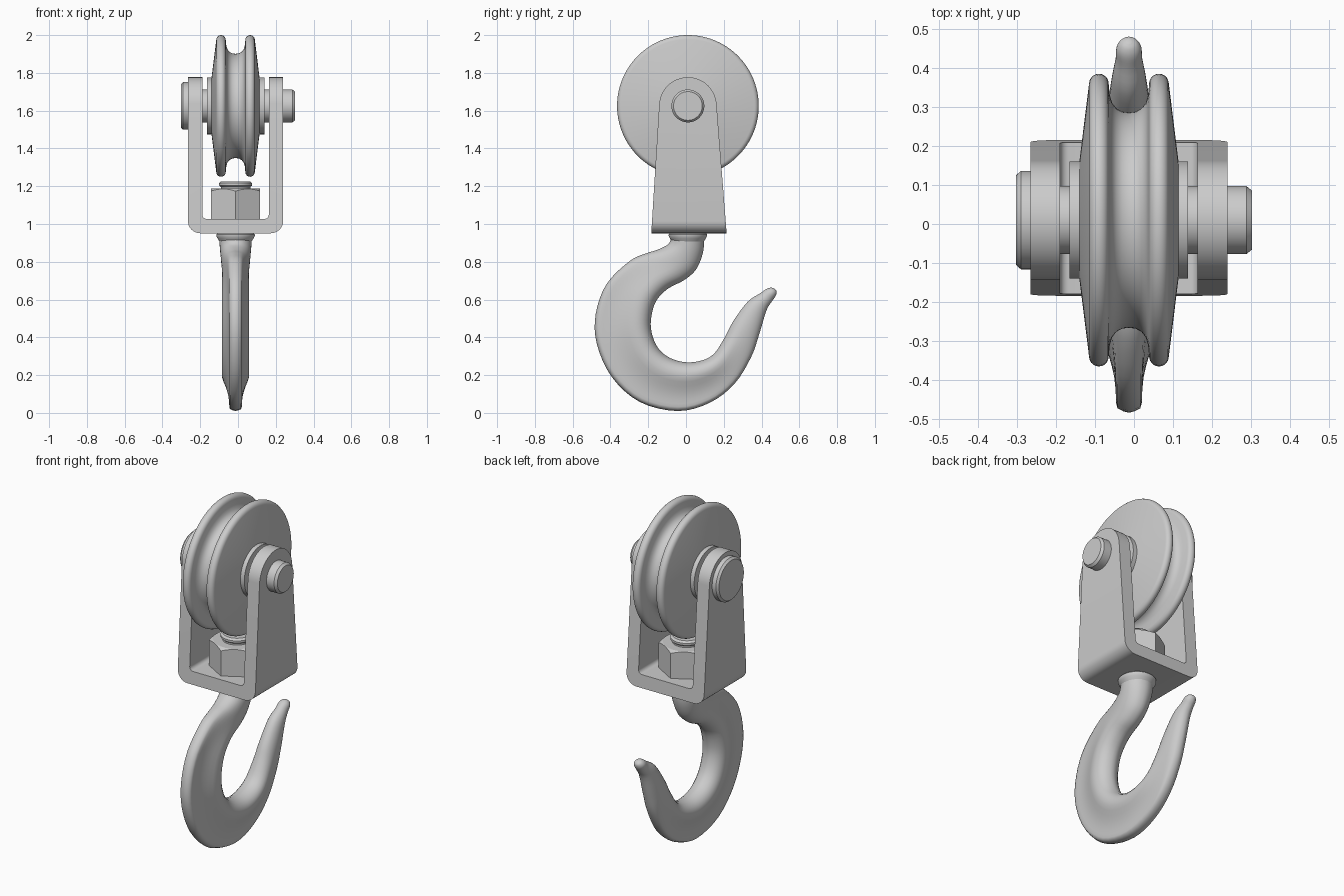
import bpy, bmesh
from math import sin, cos, pi, tau, radians
from mathutils import Vector, Matrix

if "Cube" in bpy.data.objects:
    bpy.data.objects.remove(bpy.data.objects["Cube"])

CX, CY, AXLE_Z = -0.013, 0.01, 1.625


def make(name, bm):
    bmesh.ops.remove_doubles(bm, verts=bm.verts, dist=1e-5)
    bmesh.ops.recalc_face_normals(bm, faces=bm.faces)
    mesh = bpy.data.meshes.new(name)
    bm.to_mesh(mesh)
    bm.free()
    ob = bpy.data.objects.new(name, mesh)
    bpy.context.collection.objects.link(ob)
    return ob


def smooth(ob, angle=32):
    bpy.ops.object.select_all(action='DESELECT')
    ob.select_set(True)
    bpy.context.view_layer.objects.active = ob
    bpy.ops.object.shade_smooth_by_angle(angle=radians(angle))


def revolve(name, profile, axis, steps=64):
    """Profile of (radius, position along axis); the axis is 'X' or 'Z'."""
    bm = bmesh.new()
    if axis == 'X':
        pts = [Vector((a, CY, AXLE_Z + r)) for r, a in profile]
        cent, ax = (0, CY, AXLE_Z), (1, 0, 0)
    else:
        pts = [Vector((CX + r, CY, a)) for r, a in profile]
        cent, ax = (CX, CY, 0), (0, 0, 1)
    vs = [bm.verts.new(p) for p in pts]
    es = [bm.edges.new(e) for e in zip(vs, vs[1:])]
    bmesh.ops.spin(bm, geom=vs + es, cent=cent, axis=ax, angle=tau, steps=steps)
    return make(name, bm)


def extrude(name, pts, vec):
    bm = bmesh.new()
    f = bm.faces.new([bm.verts.new(p) for p in pts])
    r = bmesh.ops.extrude_face_region(bm, geom=[f])
    bmesh.ops.translate(bm, vec=vec, verts=[v for v in r['geom'] if isinstance(v, bmesh.types.BMVert)])
    return make(name, bm)


def intersect(ob, cutter):
    cutter.hide_render = True
    m = ob.modifiers.new("shape", 'BOOLEAN')
    m.operation, m.solver, m.object = 'INTERSECT', 'EXACT', cutter
    bpy.context.view_layer.objects.active = ob
    bpy.ops.object.modifier_apply(modifier=m.name)
    bpy.data.objects.remove(cutter)


def arc(cx, cz, r, a0, a1, n):
    return [(cx + r * cos(radians(a0 + (a1 - a0) * i / n)),
             cz + r * sin(radians(a0 + (a1 - a0) * i / n))) for i in range(n + 1)]


def catmull(rows, n):
    out = []
    for i in range(len(rows) - 1):
        q = [Vector(rows[min(max(i + k, 0), len(rows) - 1)]) for k in (-1, 0, 1, 2)]
        for s in range(n):
            t = s / n
            out.append(0.5 * (2 * q[1] + (q[2] - q[0]) * t + (2 * q[0] - 5 * q[1] + 4 * q[2] - q[3]) * t * t
                              + (3 * q[1] - q[0] - 3 * q[2] + q[3]) * t ** 3))
    return out + [Vector(rows[-1])]


# Grooved wheel with hub
half = [(0, -0.152), (0.15, -0.152), (0.15, -0.127)]
half += [(r, a) for a, r in arc(-0.077, 0.350, 0.025, 175, 5, 10)]
half += [(0.32, -0.049), (0.30, -0.043), (0.286, -0.032), (0.278, -0.017), (0.276, 0)]
wheel = revolve("sheave_wheel", [(r, a + CX) for r, a in half] +
                [(r, CX - a) for r, a in reversed(half[:-1])], 'X', 96)
smooth(wheel)

# Axle pin with head
smooth(revolve("axle_pin", [(0, -0.302), (0.115, -0.302), (0.126, -0.29), (0.126, -0.264), (0.087, -0.264),
                            (0.087, 0.288), (0.076, 0.302), (0, 0.302)], 'X'))

# U-shaped yoke: bent strap trimmed to the tapered side outline
x0, x1, z0, th = -0.265, 0.239, 0.951, 0.076
u = [(x0, 1.9)] + arc(x0 + .065, z0 + .065, .065, 180, 270, 8) + arc(x1 - .065, z0 + .065, .065, 270, 360, 8)
u += [(x1, 1.9), (x1 - th, 1.9)]
u += arc(x1 - th - .022, z0 + th + .022, .022, 0, -90, 5) + arc(x0 + th + .022, z0 + th + .022, .022, -90, -180, 5)
u += [(x0 + th, 1.9)]
yoke = extrude("yoke", [(x, CY - 0.3, z) for x, z in u], (0, 0.6, 0))
side = [(CY + 0.004 - 0.201, 0.9), (CY + 0.004 + 0.205, 0.9)] + arc(CY, AXLE_Z, 0.152, 4, 176, 32)
intersect(yoke, extrude("yoke_trim", [(-0.5, y, z) for y, z in side], (1, 0, 0)))
smooth(yoke)

# Hex nut with chamfered top
nut = extrude("hex_nut", [(CX + 0.151 * sin(i * pi / 3), CY + 0.151 * cos(i * pi / 3), 1.02) for i in range(6)],
              (0, 0, 0.18))
intersect(nut, revolve("nut_trim", [(0, 1.0), (0.17, 1.0), (0.17, 1.163), (0.128, 1.187), (0, 1.187)], 'Z'))
smooth(nut, 20)

# Threaded end above the nut, and collar below the yoke
smooth(revolve("shank_end", [(0, 0.94), (0.078, 0.94), (0.078, 1.196), (0.088, 1.204), (0.088, 1.216),
                             (0.076, 1.226), (0, 1.226)], 'Z'))
smooth(revolve("shank_collar", [(0, 0.955), (0.09, 0.955), (0.102, 0.945), (0.102, 0.937), (0.096, 0.925),
                                (0.088, 0.912), (0.08, 0.90), (0, 0.90)], 'Z'))

# Hook: stations of outer (y, z), inner (y, z), half thickness, flange amount
stations = [
    (-.077, .935, .097, .935, .087, 0), (-.092, .895, .090, .85, .083, 0), (-.15, .864, .055, .762, .079, .1),
    (-.21, .845, -.008, .704, .076, .3), (-.298, .804, -.098, .656, .074, .6), (-.42, .683, -.161, .587, .073, .9),
    (-.478, .524, -.186, .49, .073, 1), (-.472, .365, -.178, .41, .073, 1), (-.393, .19, -.145, .34, .073, 1),
    (-.245, .058, -.085, .291, .073, 1), (-.045, .01, 0, .268, .073, 1), (.124, .053, .085, .278, .072, .95),
    (.256, .153, .15, .315, .068, .7), (.345, .296, .205, .40, .06, .35), (.388, .418, .25, .485, .053, .1),
    (.425, .54, .325, .587, .043, 0), (.453, .588, .392, .633, .034, 0), (.474, .618, .425, .656, .032, 0),
    (.480, .640, .447, .663, .021, 0), (.474, .653, .462, .661, .006, 0)]
flange = [0, .40, .46, .52, .72, .98, .90, .50, 0]
sect = catmull([((1 - cos(i * pi / 8)) / 2, sin(i * pi / 8), h) for i, h in enumerate(flange)], 2)
bm = bmesh.new()
rings = []
for oy, oz, iy, iz, hx, w in catmull(stations, 4):
    loop = []
    for sgn, pts in ((1, sect[:-1]), (-1, sect[:0:-1])):
        for t, c, f in pts:
            loop.append(bm.verts.new((CX + sgn * hx * (c + (f - c) * w), oy + (iy - oy) * t, oz + (iz - oz) * t)))
    rings.append(loop)
n = len(rings[0])
for a, b in zip(rings, rings[1:]):
    for i in range(n):
        bm.faces.new((a[i], a[(i + 1) % n], b[(i + 1) % n], b[i]))
bm.faces.new(rings[0])
bm.faces.new(rings[-1])
smooth(make("hook", bm), 50)
